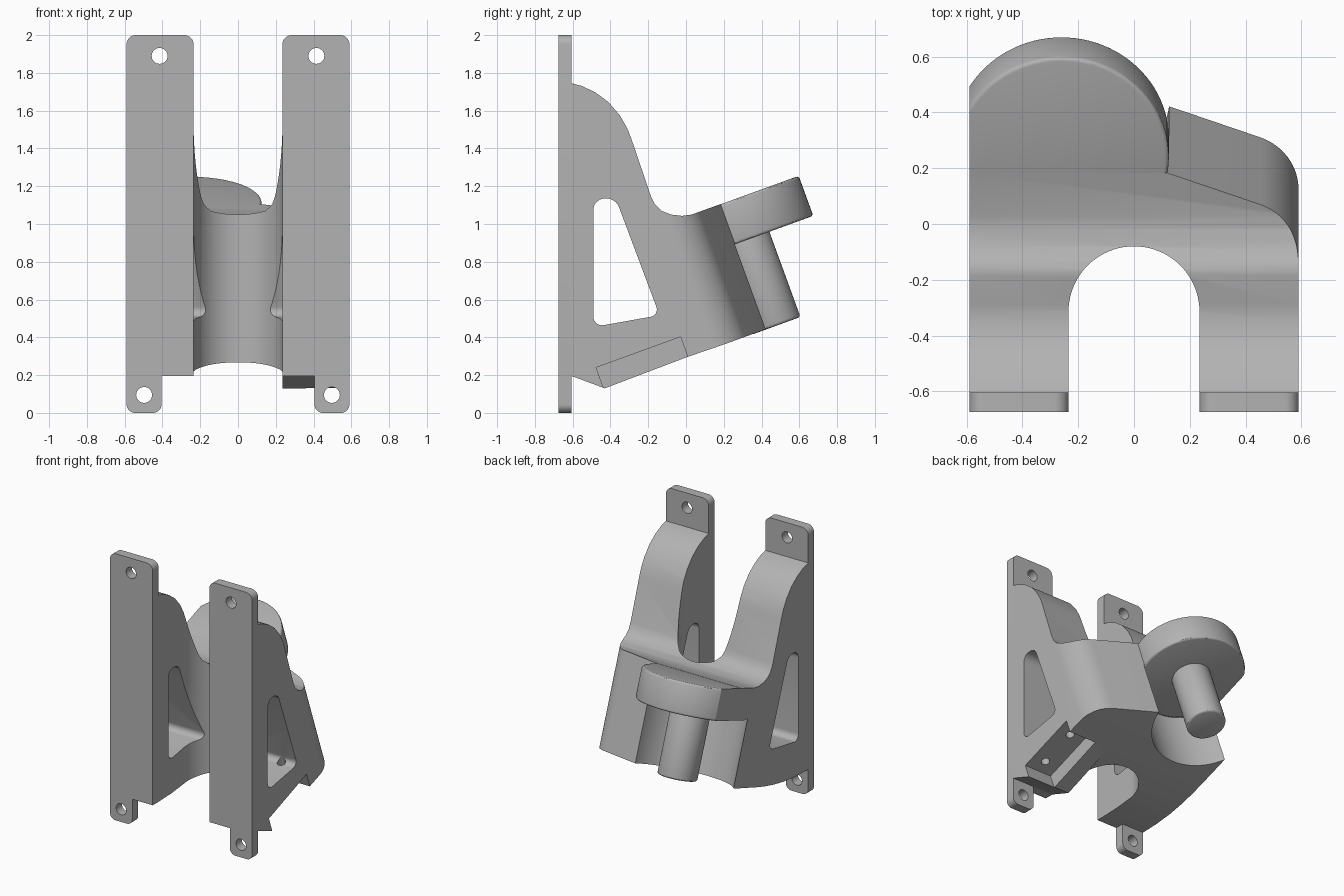
import bpy, bmesh
from math import radians, sin, cos, pi, tan
from mathutils import Vector, Matrix

if "Cube" in bpy.data.objects:
    bpy.data.objects.remove(bpy.data.objects["Cube"], do_unlink=True)

grey = bpy.data.materials.new("plain grey")
grey.use_nodes = True
grey.diffuse_color = (0.45, 0.45, 0.45, 1)
grey.node_tree.nodes["Principled BSDF"].inputs["Base Color"].default_value = (0.45, 0.45, 0.45, 1)

TILT = Matrix.Rotation(radians(20), 4, 'X')   # the rear half leans by 20 degrees
HALF, SLOT = 0.59, 0.235                      # half width, half slot width


def finish(bm, name, matrix=None):
    if matrix:
        bm.transform(matrix)
    bmesh.ops.recalc_face_normals(bm, faces=bm.faces)
    mesh = bpy.data.meshes.new(name)
    bm.to_mesh(mesh)
    bm.free()
    mesh.materials.append(grey)
    obj = bpy.data.objects.new(name, mesh)
    bpy.context.collection.objects.link(obj)
    return obj


def rounded(corners, steps=8):
    """Polygon from (a, b, radius) corners, each filleted."""
    out = []
    for i, (a, b, r) in enumerate(corners):
        p = Vector((a, b))
        if r == 0:
            out.append(p)
            continue
        d1 = (Vector(corners[i - 1][:2]) - p).normalized()
        d2 = (Vector(corners[(i + 1) % len(corners)][:2]) - p).normalized()
        half = d1.angle(d2) / 2
        centre = p + (d1 + d2).normalized() * (r / sin(half))
        s = p + d1 * (r / tan(half)) - centre
        e = p + d2 * (r / tan(half)) - centre
        turn = s.angle_signed(e)
        for k in range(steps + 1):
            t = -turn * k / steps
            out.append(centre + Vector((s.x * cos(t) - s.y * sin(t), s.x * sin(t) + s.y * cos(t))))
    return out


def prism(name, pts, axis, lo, hi, matrix=None):
    """Extrude a 2D outline along an axis; outline uses the other two axes in order."""
    place = {'X': lambda p, h: (h, p[0], p[1]), 'Y': lambda p, h: (p[0], h, p[1]),
             'Z': lambda p, h: (p[0], p[1], h)}[axis]
    bm = bmesh.new()
    face = bm.faces.new([bm.verts.new(place(p, lo)) for p in pts])
    ext = bmesh.ops.extrude_face_region(bm, geom=[face])
    verts = [v for v in ext["geom"] if isinstance(v, bmesh.types.BMVert)]
    bmesh.ops.translate(bm, verts=verts, vec=Vector(place((0, 0), hi - lo)))
    return finish(bm, name, matrix)


def circle(a, b, r, n=32):
    return [(a + r * cos(2 * pi * k / n), b + r * sin(2 * pi * k / n)) for k in range(n)]


def drum(name, x, y, r, lo, hi, soft, clip=False):
    """Leaning cylinder with softened rims, optionally trimmed at the right side."""
    bm = bmesh.new()
    bmesh.ops.create_cone(bm, cap_ends=True, segments=96, radius1=r, radius2=r, depth=hi - lo,
                          matrix=Matrix.Translation((x, y, (lo + hi) / 2)))
    rims = [e for e in bm.edges if abs(e.verts[0].co.z - e.verts[1].co.z) < 1e-5]
    bmesh.ops.bevel(bm, geom=rims, offset=soft, segments=3, profile=0.5, affect='EDGES')
    if clip:
        cut = bmesh.ops.bisect_plane(bm, geom=bm.verts[:] + bm.edges[:] + bm.faces[:],
                                     plane_co=(-HALF, 0, 0), plane_no=(-1, 0, 0), clear_outer=True)
        edges = [e for e in cut["geom_cut"] if isinstance(e, bmesh.types.BMEdge)]
        bmesh.ops.edgeloop_fill(bm, edges=edges)
    return finish(bm, name, TILT)


def combine(target, tool, operation='DIFFERENCE'):
    mod = target.modifiers.new("combine", 'BOOLEAN')
    mod.operation, mod.solver, mod.object = operation, 'EXACT', tool
    bpy.context.view_layer.objects.active = target
    bpy.ops.object.modifier_apply(modifier=mod.name)
    bpy.data.objects.remove(tool, do_unlink=True)


# Bracket body: side profile trimmed by the leaning plan outline
side = [(-.605, 1.745), (-.55, 1.73), (-.48, 1.697), (-.41, 1.645), (-.35, 1.575), (-.31, 1.505),
        (-.287, 1.445), (-.185, 1.145), (-.165, 1.105), (-.13, 1.07), (-.08, 1.05), (-.02, 1.043),
        (.03, 1.05), (.7, 1.292), (.7, .555), (.41, .438), (.2, .362), (.01, .297), (-.08, .268),
        (-.2, .237), (-.315, .215), (-.46, .2), (-.605, .195)]
body = prism("bracket_body", side, 'X', -HALF, HALF)
plan = rounded([(-.7, -2, 0), (.7, -2, 0), (.7, 0, 0), (HALF, 0, 0), (HALF, .38, .21), (.12, .55, 0), (-.7, .55, 0)], 14)
combine(body, prism("plan", plan, 'Z', -1, 3, TILT), 'INTERSECT')

# Lower block on one arm, with a side notch
block = [(-.605, .195), (-.43, .13), (.01, .297), (0, .38), (-.605, .38)]
combine(body, prism("block", block, 'X', SLOT, HALF), 'UNION')
notch = [(-.365, .1), (.11, .1), (.11, .388), (-.365, .388)]
combine(body, prism("notch", notch, 'X', .36, .8, TILT))

# Vertical slot, side windows and rear pocket
slot = [(SLOT, -1)] + [(SLOT * cos(pi * k / 40), -.315 + SLOT * sin(pi * k / 40)) for k in range(41)] + [(-SLOT, -1)]
combine(body, prism("slot", slot, 'Z', -1, 3))
window = rounded([(-.49, .455, .045), (-.14, .517, .04), (-.372, 1.135, .07), (-.49, 1.135, .06)])
combine(body, prism("window", window, 'X', -1, 1))
combine(body, prism("pocket", circle(-.26, .605, .39, 96), 'Z', 0, .76, TILT))

# Screw holes from the notch up into the window
for u in (-.27, .015):
    combine(body, prism("screw_hole", circle(.48, u, .03, 24), 'Z', .3, .62, TILT))

# Disc head and its pin
combine(body, drum("disc_head", -.26, .605, .385, .75, .975, .015, clip=True), 'UNION')
pin = drum("pin", -.26, .605, .138, .27, .77, .015)

# Mounting plates with tabs and bolt holes
plates = []
for sign, label in ((1, "left"), (-1, "right")):
    outline = rounded([(SLOT, .195, 0), (.405, .195, 0), (.405, 0, .045), (HALF, 0, .045),
                       (HALF, 2, .05), (SLOT, 2, .05)])
    plate = prism(label + "_mounting_plate", [(sign * p[0], p[1]) for p in outline], 'Y', -.675, -.605)
    for x, z in ((.415, 1.89), (.497, .095)):
        combine(plate, prism("bolt_hole", circle(sign * x, z, .042), 'Y', -1, 0))
    plates.append(plate)

# Smooth curves, keep sharp edges
bpy.ops.object.select_all(action='DESELECT')
for obj in [body, pin] + plates:
    obj.select_set(True)
bpy.context.view_layer.objects.active = body
bpy.ops.object.shade_smooth_by_angle(angle=radians(30))
